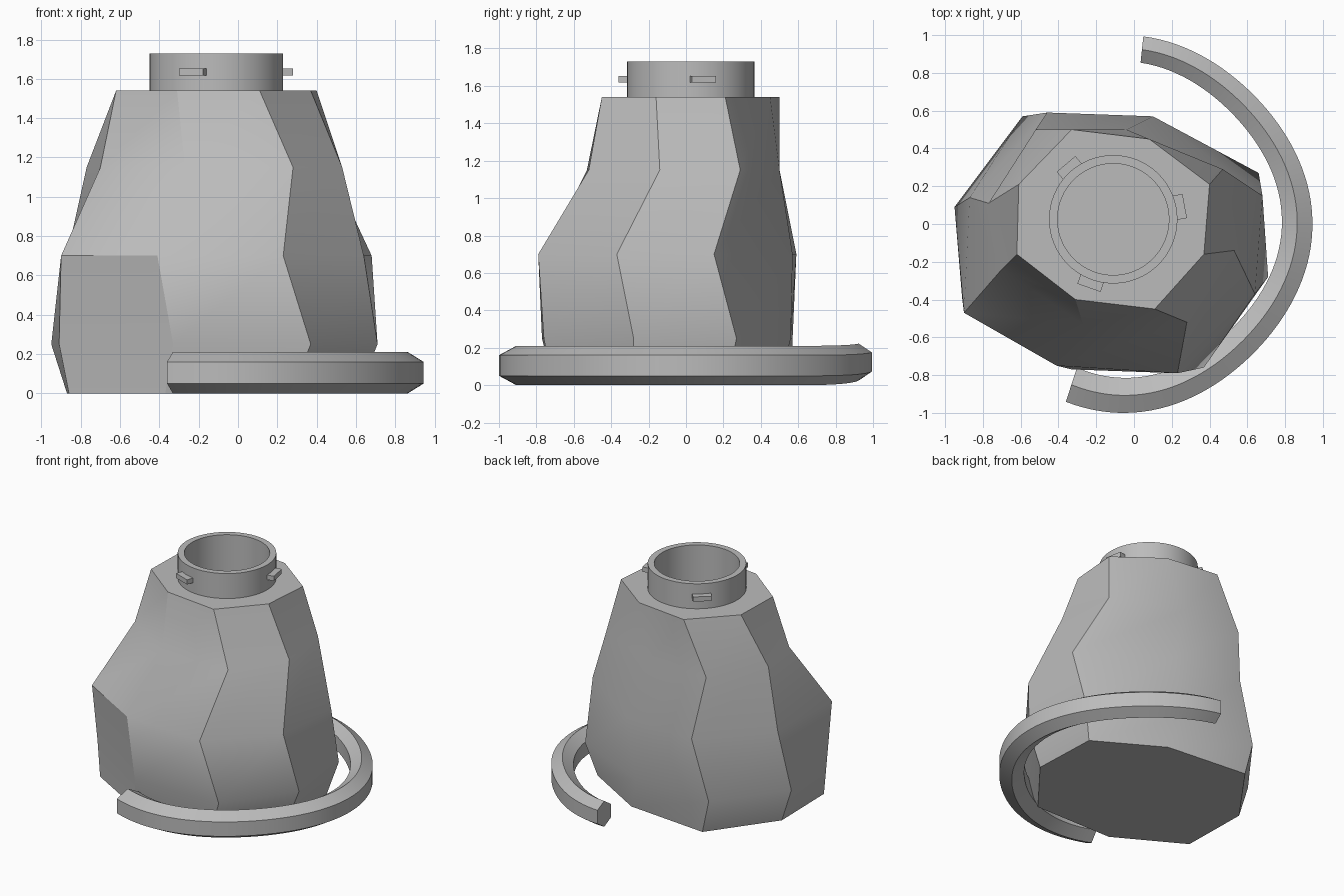
import bpy, bmesh
from math import sin, cos, pi, radians
from mathutils import Matrix, Vector

cube = bpy.data.objects.get("Cube")
if cube:
    bpy.data.objects.remove(cube, do_unlink=True)

# One plain grey for everything
grey = bpy.data.materials.new("plain grey")
grey.use_nodes = True
colour = (0.5, 0.5, 0.5, 1)
grey.diffuse_color = colour
grey.node_tree.nodes["Principled BSDF"].inputs["Base Color"].default_value = colour


def finish(bm, name, angle=30):
    """Turn a bmesh into a named, shaded object."""
    bmesh.ops.recalc_face_normals(bm, faces=bm.faces)
    mesh = bpy.data.meshes.new(name)
    bm.to_mesh(mesh)
    bm.free()
    mesh.materials.append(grey)
    obj = bpy.data.objects.new(name, mesh)
    bpy.context.collection.objects.link(obj)
    bpy.ops.object.select_all(action="DESELECT")
    obj.select_set(True)
    bpy.context.view_layer.objects.active = obj
    bpy.ops.object.shade_smooth_by_angle(angle=radians(angle))
    return obj


def add_loop(bm, points):
    return [bm.verts.new(p) for p in points]


def bridge(bm, lower, upper):
    """Join two closed loops of equal length with quads."""
    count = len(lower)
    for i in range(count):
        j = (i + 1) % count
        bm.faces.new((lower[i], lower[j], upper[j], upper[i]))


def circle(radius, z, segments=64):
    return [(neck_x + radius * cos(2 * pi * i / segments),
             neck_y + radius * sin(2 * pi * i / segments), z)
            for i in range(segments)]


# Shared neck measurements
neck_x, neck_y = -0.11, 0.025
neck_outer, neck_inner = 0.34, 0.295
shoulder_z, rim_z = 1.54, 1.73

# Faceted body: octagonal sections that twist back and forth
sections = {
    0: [(.61, -.28), (.59, .22), (.11, .5), (-.53, .56),
        (-.87, .09), (-.86, -.43), (-.37, -.71), (.27, -.71)],
    .25: [(.71, -.28), (.66, .27), (.03, .56), (-.59, .57),
          (-.95, .09), (-.91, -.39), (-.33, -.77), (.37, -.76)],
    .7: [(.64, -.37), (.68, .15), (.1, .57), (-.46, .59),
         (-.87, .14), (-.9, -.47), (-.41, -.75), (.23, -.79)],
    1.15: [(.53, -.14), (.47, .29), (-.04, .5), (-.52, .5),
           (-.77, .11), (-.7, -.24), (-.27, -.53), (.28, -.52)],
    shoulder_z: [(.37, -.16), (.4, .21), (.08, .45), (-.33, .5),
                 (-.61, .21), (-.62, -.16), (-.31, -.4), (.11, -.45)],
}
bm = bmesh.new()
loops = [add_loop(bm, [(x, y, z) for x, y in pts]) for z, pts in sections.items()]
for lower, upper in zip(loops, loops[1:]):
    bridge(bm, lower, upper)
bm.faces.new(loops[0])

# Flat shoulder with a round opening for the neck
hole = add_loop(bm, circle(neck_outer, shoulder_z))
edges = []
for loop in (loops[-1], hole):
    for a, b in zip(loop, loop[1:] + loop[:1]):
        edges.append(bm.edges.get((a, b)) or bm.edges.new((a, b)))
bmesh.ops.triangle_fill(bm, edges=edges, use_beauty=True, normal=Vector((0, 0, 1)))
finish(bm, "faceted_body")

# Neck: open collar whose bore runs down inside the body
bm = bmesh.new()
bore_floor = 0.1
profile = [(neck_inner, bore_floor), (neck_inner, rim_z),
           (neck_outer, rim_z), (neck_outer, shoulder_z)]
loops = [add_loop(bm, circle(r, z)) for r, z in profile]
for lower, upper in zip(loops, loops[1:]):
    bridge(bm, lower, upper)
bm.faces.new(loops[0])
neck = finish(bm, "neck_collar")

# The bore faces inward and the collar faces outward
mesh = neck.data
bm = bmesh.new()
bm.from_mesh(mesh)
wall = next(f for f in bm.faces
            if abs(f.normal.z) < 0.1 and f.calc_center_median().z > 1.6)
outward = wall.calc_center_median() - Vector((neck_x, neck_y, 0))
outward.z = 0
if wall.normal.dot(outward) < 0:
    bmesh.ops.reverse_faces(bm, faces=bm.faces)
bm.to_mesh(mesh)
bm.free()

# Three locking tabs spaced evenly around the neck
for index in range(3):
    turn = Matrix.Rotation(radians(10.5 + 120 * index), 4, "Z")
    bm = bmesh.new()
    bmesh.ops.create_cube(bm, size=1)
    place = (Matrix.Translation((neck_x, neck_y, 1.635)) @ turn
             @ Matrix.Translation((neck_outer + 0.015, 0, 0))
             @ Matrix.Diagonal((0.06, 0.13, 0.036, 1)))
    bmesh.ops.transform(bm, matrix=place, verts=bm.verts)
    finish(bm, f"neck_tab_{index + 1}")

# Open ring: hexagonal section swept around the base, slimmer at the back end
bm = bmesh.new()
hexagon = [(0, .05), (0, .16), (.5, .21), (1, .16), (1, .05), (.5, 0)]
start, end, steps = radians(-108), radians(84), 72
loops = []
for i in range(steps + 1):
    t = i / steps
    angle = start + (end - start) * t
    outer = 0.985 + 0.015 * cos(4 * angle)
    width = 0.19 - 0.05 * t
    lift = 0.025 * max(0, (t - 0.8) / 0.2) ** 2
    loops.append(add_loop(bm, [
        (-0.055 + (outer - width * inset) * cos(angle),
         (outer - width * inset) * sin(angle), z + lift * (1 - z / 0.4))
        for inset, z in hexagon]))
for lower, upper in zip(loops, loops[1:]):
    bridge(bm, lower, upper)
bm.faces.new(loops[0])
bm.faces.new(loops[-1])
finish(bm, "open_base_ring", 25)
